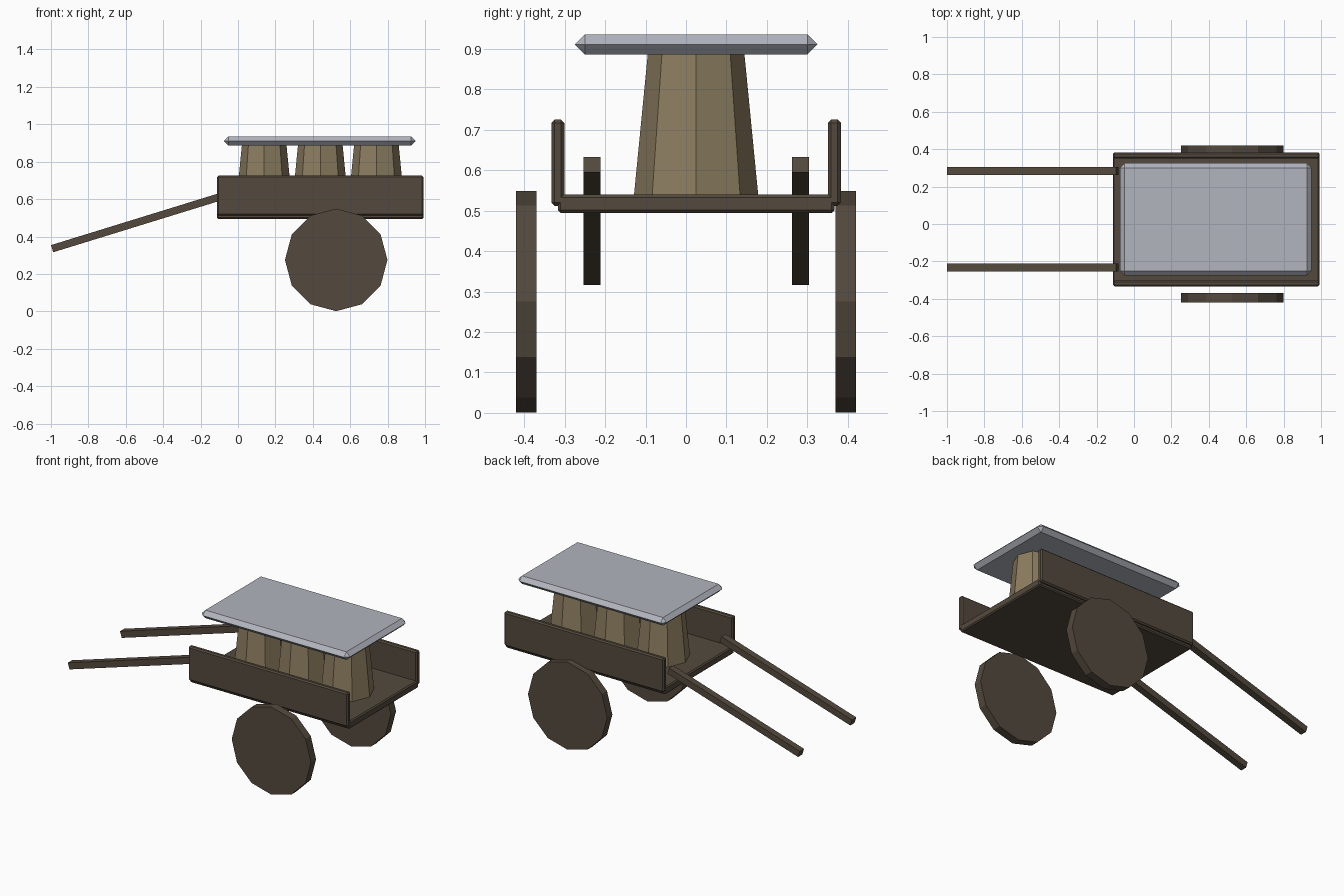
import bpy, math
from mathutils import Vector

if "Cube" in bpy.data.objects:
    bpy.data.objects.remove(bpy.data.objects["Cube"])


def material(name, rgb):
    m = bpy.data.materials.new(name)
    m.diffuse_color = (*rgb, 1)
    m.use_nodes = True
    m.node_tree.nodes["Principled BSDF"].inputs["Base Color"].default_value = m.diffuse_color
    return m


dark_wood = material("dark wood", (0.088, 0.068, 0.047))
barrel_wood = material("barrel wood", (0.262, 0.205, 0.116))
stone = material("grey stone", (0.440, 0.460, 0.510))
MID_Y = 0.025  # centre line of the cart body


def finish(name, mat):
    o = bpy.context.object
    o.name = name
    o.data.materials.append(mat)
    return o


def box(name, lo, hi, mat, bevel=0):
    lo, hi = Vector(lo), Vector(hi)
    bpy.ops.mesh.primitive_cube_add(size=1, location=(lo + hi) / 2)
    o = finish(name, mat)
    for v in o.data.vertices:
        v.co *= hi - lo
    if bevel:
        b = o.modifiers.new("bevel", 'BEVEL')
        b.width, b.segments = bevel, 1
    return o


# Cart bed, open at both ends
box("cart_floor", (-0.113, -0.317, 0.494), (0.992, 0.367, 0.54), dark_wood, 0.007)

# Stone slab with fully chamfered rim
box("slab", (-0.076, -0.275, 0.886), (0.95, 0.325, 0.936), stone, 0.0249)

for side, s in (("right", -1), ("left", 1)):
    # Side boards
    y = MID_Y + s * 0.342
    box(side + "_board", (-0.113, y - 0.016, 0.512), (0.992, y + 0.016, 0.725), dark_wood, 0.008)

    # Solid wheels
    bpy.ops.mesh.primitive_cylinder_add(vertices=12, radius=0.274, depth=0.051,
                                        location=(0.525, s * 0.395, 0.275),
                                        rotation=(math.pi / 2, 0, 0))
    finish(side + "_wheel", dark_wood)

    # Sloping pull shafts
    a, b = Vector((-0.994, 0, 0.335)), Vector((-0.09, 0, 0.614))
    length = (b - a).length
    shaft = box(side + "_shaft", (-length / 2, -0.021, -0.02), (length / 2, 0.021, 0.02), dark_wood)
    shaft.location = (a + b) / 2 + Vector((0, MID_Y + s * 0.258, 0))
    shaft.rotation_euler.y = -math.atan2(b.z - a.z, b.x - a.x)

# Tapered eight-sided barrels carrying the slab
for i in range(3):
    bpy.ops.mesh.primitive_cone_add(vertices=8, radius1=0.154, radius2=0.119, depth=0.358,
                                    location=(0.14 + 0.3 * i, MID_Y, 0.713))
    finish(f"barrel_{i + 1}", barrel_wood)
